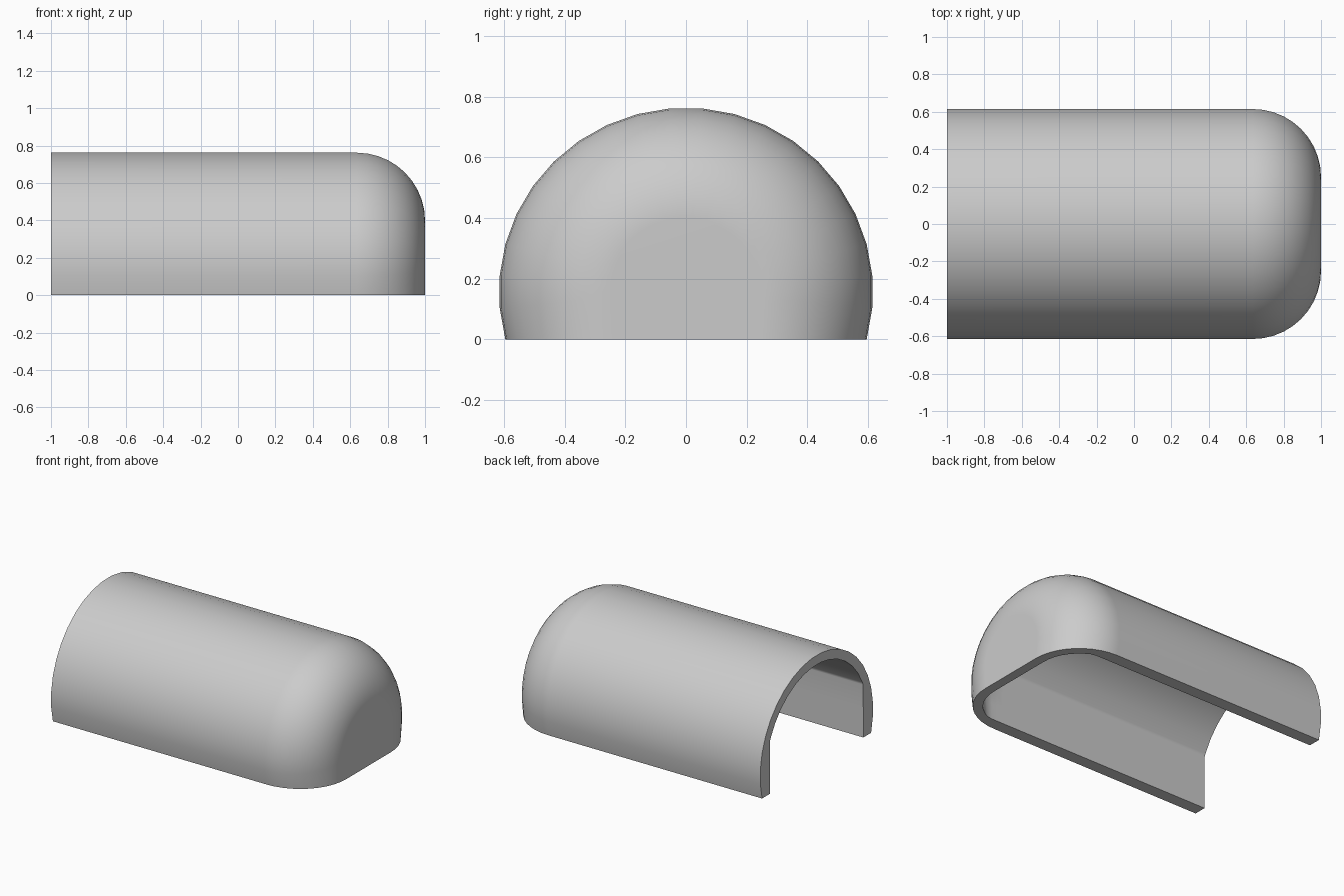
import bpy, bmesh
from math import sin, cos, radians, pi

if "Cube" in bpy.data.objects:
    bpy.data.objects.remove(bpy.data.objects["Cube"])

RY, RZ, CZ = 0.617, 0.607, 0.157   # arch radii and centre height
BEND_X, BEND_R = 0.635, 0.365      # where the nose rounding starts, its radius
WALL, INNER_Y = 0.065, 0.51        # shell thickness, flat inner side walls
STEPS = 10
ANGLES = [-105 + 10 * i for i in range(22)]


def arch(x, inset, inner):
    """One arch-shaped ring of points, shrunk inwards by inset."""
    pts = []
    for a in ANGLES:
        if inner and abs(a) == 75:
            a = 67.4 if a > 0 else -67.4      # corner where side wall meets vault
        y = (RY - inset) * sin(radians(a))
        z = CZ + (RZ - inset) * cos(radians(a))
        if abs(a) == 105:
            z = 0.0
        if inner:
            y = max(-INNER_Y, min(INNER_Y, y))
        pts.append((x, y, z))
    return pts


def skin(bm, inner):
    """Straight tunnel plus rounded, flat-ended nose."""
    off = WALL if inner else 0.0
    r = BEND_R - off
    rings = [arch(-1, off, inner)]
    for i in range(STEPS + 1):
        t = i / STEPS * pi / 2
        rings.append(arch(BEND_X + r * sin(t), off + r * (1 - cos(t)), inner))
    rows = [[bm.verts.new(p) for p in ring] for ring in rings]
    for a, b in zip(rows, rows[1:]):
        for j in range(len(a) - 1):
            bm.faces.new((a[j], a[j + 1], b[j + 1], b[j]))
    bm.faces.new(rows[-1])
    return rows


bm = bmesh.new()
outer, inner = skin(bm, False), skin(bm, True)

# Rim of the open end
o, n = outer[0], inner[0]
for j in range(len(o) - 1):
    bm.faces.new((o[j], o[j + 1], n[j + 1], n[j]))

# Flat underside rim, running round the nose
o = [r[0] for r in outer] + [r[-1] for r in reversed(outer)]
n = [r[0] for r in inner] + [r[-1] for r in reversed(inner)]
for j in range(len(o) - 1):
    bm.faces.new((o[j], o[j + 1], n[j + 1], n[j]))

bmesh.ops.recalc_face_normals(bm, faces=bm.faces)
mesh = bpy.data.meshes.new("arched_cover")
bm.to_mesh(mesh)
bm.free()
cover = bpy.data.objects.new("arched_cover", mesh)
bpy.context.collection.objects.link(cover)

# Smooth shading with crisp rims and a flat nose
bpy.context.view_layer.objects.active = cover
cover.select_set(True)
bpy.ops.object.shade_smooth_by_angle(angle=radians(30))
wn = cover.modifiers.new("weighted_normals", 'WEIGHTED_NORMAL')
wn.keep_sharp = True
